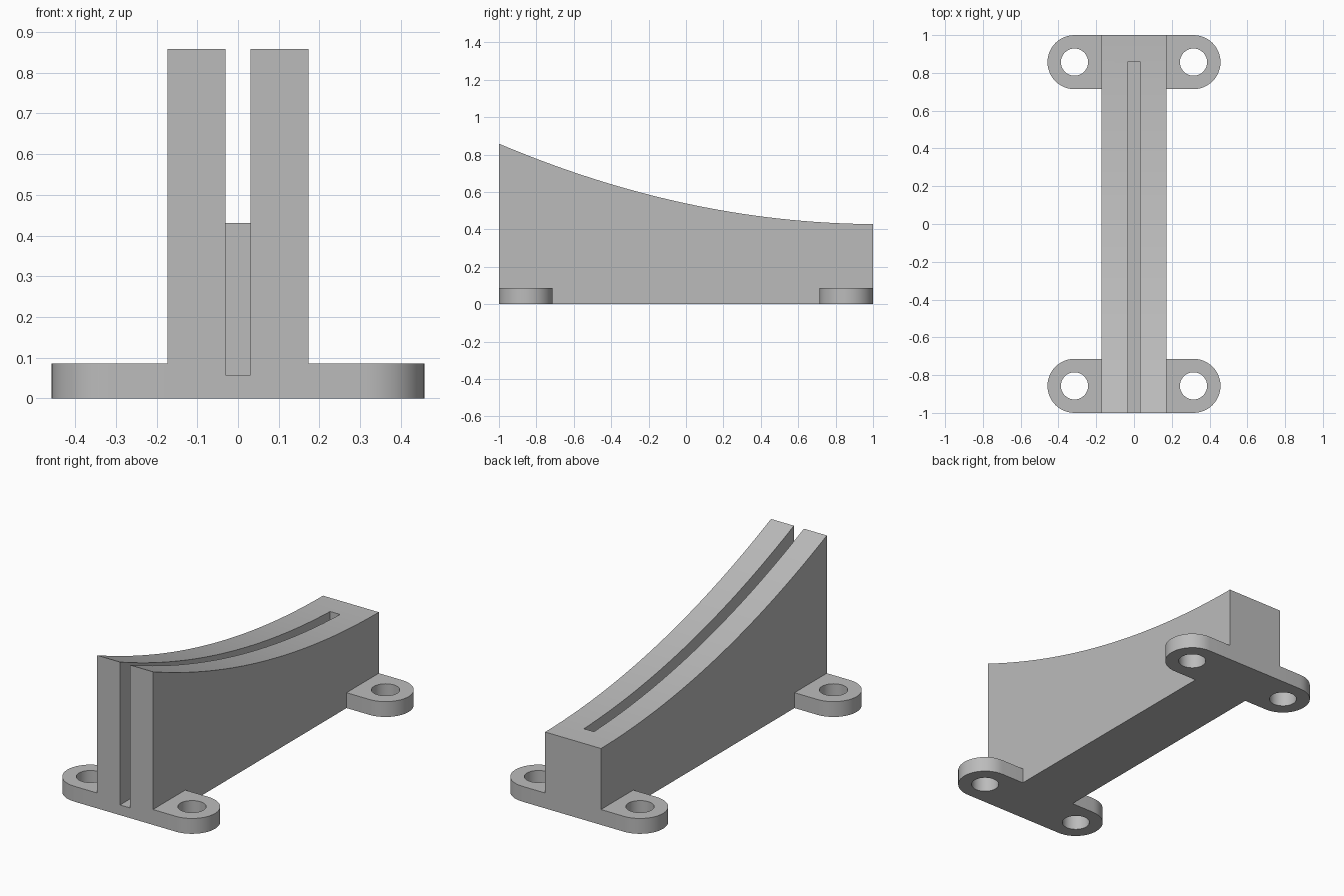
import bpy, bmesh
from math import sin, cos, pi, radians
from mathutils import Vector

if "Cube" in bpy.data.objects:
    bpy.data.objects.remove(bpy.data.objects["Cube"])

HALF_WIDTH = 0.173
FOOT_R, HOLE_R, FOOT_H = 0.143, 0.072, 0.086
HOLE_X, FOOT_Y = 0.315, 0.857

gray = bpy.data.materials.new("plain_gray")
gray.use_nodes = True
color = (0.5, 0.5, 0.5, 1)
gray.diffuse_color = color
gray.node_tree.nodes["Principled BSDF"].inputs["Base Color"].default_value = color


def prism(name, outline, offset):
    """Extrude a closed outline of points along an offset vector."""
    bm = bmesh.new()
    face = bm.faces.new([bm.verts.new(p) for p in outline])
    moved = bmesh.ops.extrude_face_region(bm, geom=[face])["geom"]
    bmesh.ops.translate(bm, vec=Vector(offset),
                        verts=[v for v in moved if isinstance(v, bmesh.types.BMVert)])
    bmesh.ops.recalc_face_normals(bm, faces=bm.faces)
    mesh = bpy.data.meshes.new(name)
    bm.to_mesh(mesh)
    bm.free()
    mesh.materials.append(gray)
    obj = bpy.data.objects.new(name, mesh)
    bpy.context.collection.objects.link(obj)
    return obj


def arc(cx, cy, z, r, start, sweep, steps):
    return [(cx + r * cos(start + sweep * i / steps),
             cy + r * sin(start + sweep * i / steps), z) for i in range(steps + 1)]


def combine(target, tool, operation):
    """Apply a boolean and discard the tool."""
    mod = target.modifiers.new(operation.lower(), "BOOLEAN")
    mod.operation, mod.solver, mod.object = operation, "EXACT", tool
    bpy.context.view_layer.objects.active = target
    bpy.ops.object.modifier_apply(modifier=mod.name)
    bpy.data.objects.remove(tool)


# Rail body: side profile with a concave top, tall at the front
def top_height(y):
    t = (1 - y) / 2
    return 0.428 + 0.012 * t + 0.418 * t * t


STEPS = 40
ys = [1 - 2 * i / STEPS for i in range(STEPS + 1)]
side = [(-HALF_WIDTH, -1, 0), (-HALF_WIDTH, 1, 0)]
side += [(-HALF_WIDTH, y, top_height(y)) for y in ys]
body = prism("slotted_rail_bracket", side, (2 * HALF_WIDTH, 0, 0))

# Rounded mounting feet, front and back
for y in (-FOOT_Y, FOOT_Y):
    outline = (arc(HOLE_X, y, 0, FOOT_R, -pi / 2, pi, 24)
               + arc(-HOLE_X, y, 0, FOOT_R, pi / 2, pi, 24))
    combine(body, prism("foot", outline, (0, 0, FOOT_H)), "UNION")

# Screw holes
for x in (-HOLE_X, HOLE_X):
    for y in (-FOOT_Y, FOOT_Y):
        ring = arc(x, y, -0.1, HOLE_R, 0, 2 * pi, 40)[:-1]
        combine(body, prism("hole_cutter", ring, (0, 0, 0.3)), "DIFFERENCE")

# Centre slot, open at the front and closed at the back
slot = [(-0.031, -1.1, 0.057), (0.031, -1.1, 0.057),
        (0.031, 0.86, 0.057), (-0.031, 0.86, 0.057)]
combine(body, prism("slot_cutter", slot, (0, 0, 1)), "DIFFERENCE")

# Smooth curved faces, crisp corners
bpy.ops.object.select_all(action="DESELECT")
body.select_set(True)
bpy.context.view_layer.objects.active = body
bpy.ops.object.shade_smooth_by_angle(angle=radians(30))
